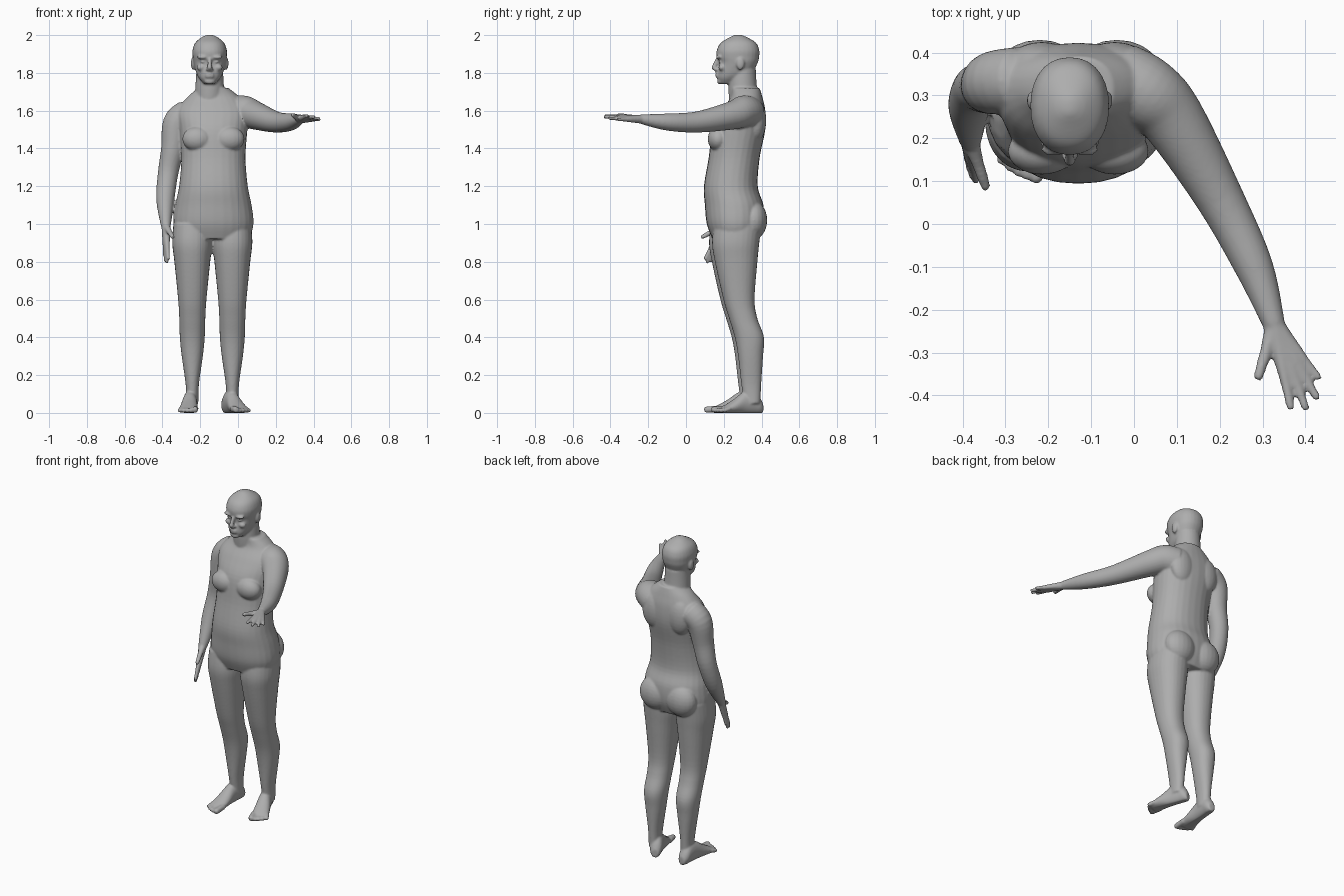
import bpy, bmesh, math
from mathutils import Vector, Matrix

if "Cube" in bpy.data.objects:
    bpy.data.objects.remove(bpy.data.objects["Cube"], do_unlink=True)

SIDES = 28
TRUNK_X = -.13
HEAD_X = -.15
bm = bmesh.new()


def refine(rows, steps=5):
    """Catmull-Rom smoothing of a list of number rows."""
    padded = [rows[0], *rows, rows[-1]]
    out = []
    for before, start, end, after in zip(padded, padded[1:], padded[2:], padded[3:]):
        for step in range(steps):
            t = step / steps
            out.append([b + t / 2 * (c - a + t * (2 * a - 5 * b + 4 * c - d
                                                  + t * (3 * (b - c) + d - a)))
                        for a, b, c, d in zip(before, start, end, after)])
    return out + [list(rows[-1])]


def oval(power=2):
    """Unit superellipse as a list of pairs."""
    def bulge(value):
        return math.copysign(abs(value) ** (2 / power), value)
    angles = [math.tau * i / SIDES for i in range(SIDES)]
    return [(bulge(math.cos(a)), bulge(math.sin(a))) for a in angles]


def loft(rings):
    """Closed skin through rings of points."""
    loops = [[bm.verts.new(point) for point in ring] for ring in rings]
    faces = [bm.faces.new(loops[0]), bm.faces.new(loops[-1])]
    for lower, upper in zip(loops, loops[1:]):
        for i in range(SIDES):
            faces.append(bm.faces.new((lower[i - 1], lower[i], upper[i], upper[i - 1])))
    bmesh.ops.recalc_face_normals(bm, faces=faces)


def stack(x, rows, power=2.2, shift=0):
    """Upright form centred on x from rows of height, half width, front and back."""
    loft([[(x + u * width, (front + back) / 2 + v * (back - front) / 2 + shift, z)
           for u, v in oval(power)] for z, width, front, back in refine(rows)])


def tube(rows):
    """Round limb from rows of x, y, z and radius, with rounded ends."""
    rows = refine(rows)
    points = [Vector(row[:3]) for row in rows]
    radii = [row[3] for row in rows]
    first = points[0] + (points[0] - points[1]).normalized() * radii[0] * .6
    last = points[-1] + (points[-1] - points[-2]).normalized() * radii[-1] * .6
    points = [first, *points, last]
    radii = [radii[0] * .6, *radii, radii[-1] * .6]
    side = (points[1] - first).orthogonal()
    rings = []
    for i, point in enumerate(points):
        along = points[min(i + 1, len(points) - 1)] - points[max(i - 1, 0)]
        along.normalize()
        side = (side - along * side.dot(along)).normalized()
        up = along.cross(side)
        rings.append([point + (side * u + up * v) * radii[i] for u, v in oval()])
    loft(rings)


def blob(centre, size):
    matrix = Matrix.Translation(centre) @ Matrix.Diagonal((*size, 1))
    bmesh.ops.create_uvsphere(bm, u_segments=20, v_segments=14, radius=1, matrix=matrix)


def pair(x, offset, y, z, size):
    """Two mirrored blobs either side of x."""
    for side in (-1, 1):
        blob((x + side * offset, y, z), size)


def hand(wrist, along, across, spread):
    """Fan of four fingers and a thumb; across points to the little finger."""
    wrist, along, across = Vector(wrist), Vector(along).normalized(), Vector(across).normalized()

    def digit(angle, length, root, end):
        reach = (along * math.cos(angle) + across * math.sin(angle)) * length
        thick = [root, root * .8, root * .65, end * 1.2, end]
        tube([(*(wrist + reach * i / 4), r) for i, r in enumerate(thick)])

    for i in range(4):
        digit(spread * (i - 1.5), .21 - .012 * (i - 1) ** 2, .024, .0095)
    digit(-.75, .13, .022, .011)


def foot(heel, tip, outward):
    """Foot from heel to big toe; outward is the side of the little toe."""
    heel = Vector((*heel, 0))
    axis = Vector((*tip, 0)) - heel
    side = Vector((-axis.y, axis.x, 0)).normalized() * outward
    rows = [(0, .02, .05), (.08, .034, .09), (.2, .037, .12), (.4, .039, .11),
            (.6, .046, .07), (.84, .05, .03)]
    loft([[heel + axis * t + side * u * width + Vector((0, 0, max(0, top * (v + .9) / 1.9)))
           for u, v in oval()] for t, width, top in refine(rows)])
    for i in range(5):
        radius = .012 if i else .017
        across = side * (.019 * i - .036)
        knuckle = heel + axis * .74 + across
        end = heel + axis * (.97 - .007 * i * i) + across * 1.1
        tube([(knuckle.x, knuckle.y, .022, radius), (end.x, end.y, radius, radius)])


# trunk and neck
stack(TRUNK_X, [(.92, .19, .14, .38), (1, .212, .11, .41), (1.1, .202, .1, .41),
                (1.2, .182, .095, .38), (1.35, .17, .12, .39), (1.5, .18, .14, .42),
                (1.6, .19, .19, .42), (1.67, .14, .235, .405), (1.72, .08, .24, .39)])
tube([(HEAD_X, .315, 1.6, .08), (HEAD_X, .3, 1.72, .076), (HEAD_X, .3, 1.82, .07)])

# paired swellings of the chest, shoulder blades and seat
pair(TRUNK_X, .085, .17, 1.45, (.08, .055, .065))
pair(TRUNK_X, .085, .375, 1.55, (.08, .05, .11))
pair(TRUNK_X, .09, .36, 1.02, (.1, .07, .1))

# head
stack(HEAD_X, [(1.742, .03, .18, .25), (1.77, .055, .167, .3), (1.8, .071, .167, .35),
               (1.855, .086, .174, .38), (1.885, .09, .163, .387), (1.92, .091, .163, .388),
               (1.96, .076, .185, .37), (1.99, .04, .235, .32), (2.002, .01, .26, .29)])

# nose, lips, chin, brows, eyes, cheeks and ears
tube([(HEAD_X, .168, 1.875, .01), (HEAD_X, .146, 1.825, .013)])
blob((HEAD_X, .16, 1.819), (.02, .016, .011))
for z in (1.78, 1.793):
    blob((HEAD_X, .167, z), (.024, .012, .007))
blob((HEAD_X, .182, 1.755), (.028, .018, .016))
pair(HEAD_X, .037, .174, 1.883, (.032, .015, .01))
pair(HEAD_X, .036, .183, 1.859, (.015, .012, .008))
pair(HEAD_X, .045, .19, 1.828, (.024, .018, .018))
pair(HEAD_X, .088, .288, 1.85, (.012, .022, .034))

# outstretched left arm and hand
tube([(-.03, .335, 1.585, .088), (.03, .305, 1.595, .085), (.09, .245, 1.575, .075),
      (.2, .06, 1.54, .056), (.28, -.1, 1.54, .045), (.327, -.235, 1.555, .026)])
hand((.327, -.235, 1.555), (.43, -.9, .04), (.88, .42, -.2), .17)

# hanging right arm and hand
tube([(-.27, .335, 1.58, .078), (-.325, .33, 1.53, .074), (-.345, .32, 1.4, .062),
      (-.37, .315, 1.27, .054), (-.385, .27, 1.13, .048), (-.382, .195, .99, .026)])
hand((-.382, .195, .99), (.01, -.36, -.93), (-.4, .85, -.33), .09)

# legs, the left one set a little further back
leg_rows = [(1, .1, .14, .39), (.9, .106, .13, .38), (.8, .095, .145, .37),
            (.6, .075, .19, .355), (.5, .069, .22, .37), (.4, .066, .25, .405),
            (.3, .056, .268, .4), (.15, .035, .285, .39), (.05, .032, .3, .385)]
for x, shift in ((-.242, -.008), (-.03, .008)):
    stack(x, leg_rows, shift=shift)
foot((-.247, .4), (-.268, .1), -1)
foot((-.065, .405), (.03, .15), 1)

# one skin over all parts
mesh = bpy.data.meshes.new("body")
bm.to_mesh(mesh)
bm.free()
body = bpy.data.objects.new("body", mesh)
bpy.context.collection.objects.link(body)
skin = bpy.data.materials.new("plain grey")
skin.use_nodes = True
grey = (.42, .42, .42, 1)
skin.diffuse_color = grey
skin.node_tree.nodes["Principled BSDF"].inputs["Base Color"].default_value = grey
mesh.materials.append(skin)

for other in bpy.context.selected_objects:
    other.select_set(False)
bpy.context.view_layer.objects.active = body
body.select_set(True)
remesh = body.modifiers.new("skin", "REMESH")
remesh.mode = "VOXEL"
remesh.voxel_size = .006
relax = body.modifiers.new("relax", "SMOOTH")
relax.factor = .5
relax.iterations = 5
for name in ("skin", "relax"):
    bpy.ops.object.modifier_apply(modifier=name)
bpy.ops.object.shade_smooth()
